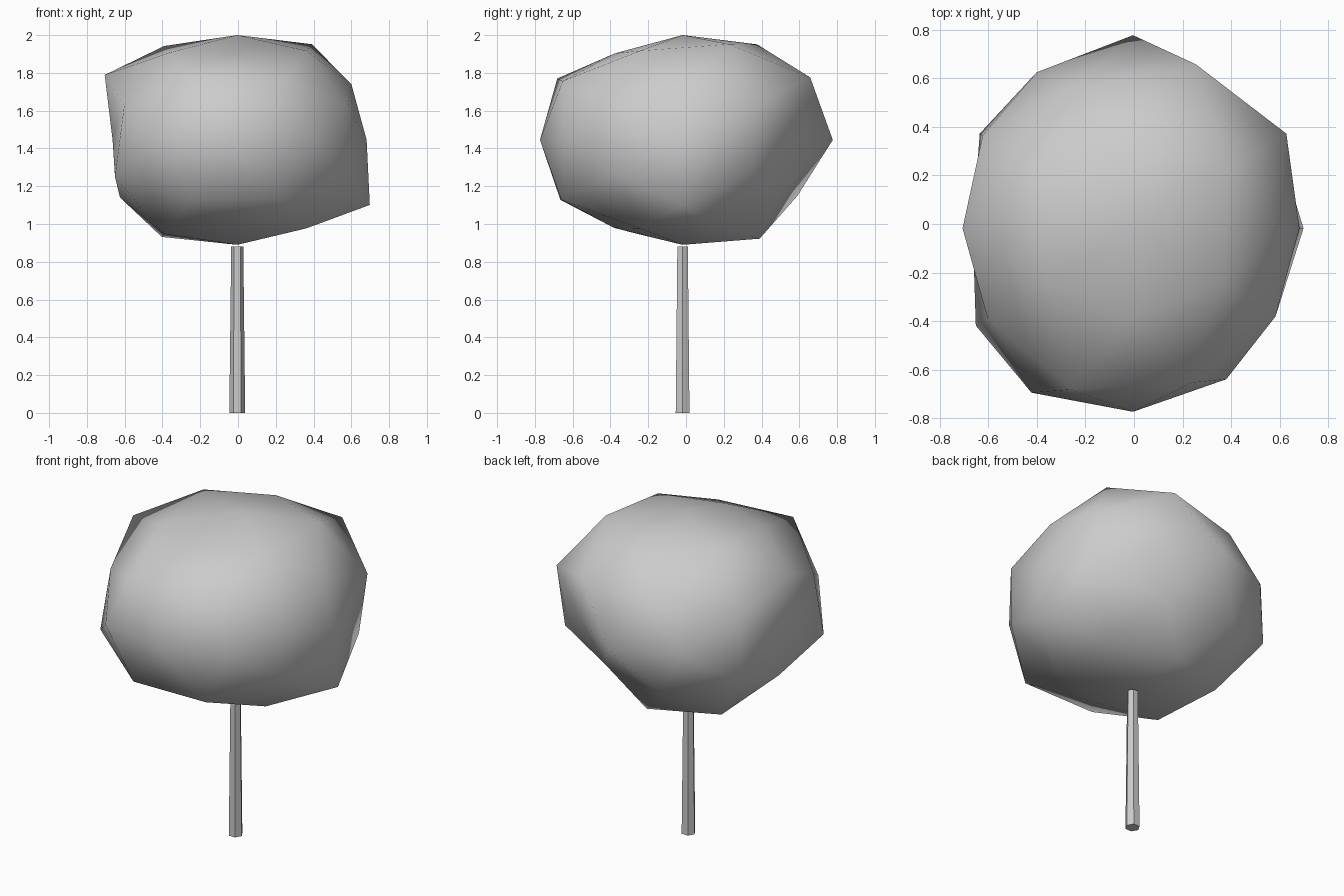
import bpy, bmesh
from itertools import product
from math import pi
from mathutils import Vector, Matrix

if "Cube" in bpy.data.objects:
    bpy.data.objects.remove(bpy.data.objects["Cube"])

CX, CY = -0.004, -0.018

# each direction of a once-subdivided icosahedron, with the bumpy radius for every sign combination
FAMILIES = [
    ((.809, .5, .309), (.78, .73, .725, .725, .765, .78, .74, .80)),
    ((.5, .309, .809), (.79, .72, .735, .73, .775, .80, .72, .775)),
    ((.309, .809, .5), (.835, .65, .785, .795, .72, .75, .82, .80)),
    ((.851, 0, .526), (.71, .825, .825, .73)),
    ((.526, .851, 0), (.66, .73, .755, .795)),
    ((0, .526, .851), (.75, .775, .68, .69)),
    ((1, 0, 0), (.685, .66)),
    ((0, 1, 0), (.795, .755)),
    ((0, 0, 1), (.70, .70)),
]


def finish(bm, name, smooth):
    bmesh.ops.recalc_face_normals(bm, faces=bm.faces)
    for f in bm.faces:
        f.smooth = smooth
    mesh = bpy.data.meshes.new(name)
    bm.to_mesh(mesh)
    bm.free()
    obj = bpy.data.objects.new(name, mesh)
    bpy.context.collection.objects.link(obj)
    return obj


# crown: icosphere skinned on the unit sphere, then pushed in and out
bm = bmesh.new()
radii = {}
for base, values in FAMILIES:
    signs = product(*[(1, -1) if c else (1,) for c in base])
    for s, r in zip(signs, values):
        v = bm.verts.new(Vector([a * b for a, b in zip(base, s)]).normalized())
        radii[v] = r
bmesh.ops.convex_hull(bm, input=bm.verts[:])
for v, r in radii.items():
    v.co *= r
    v.co.z *= 0.793
bmesh.ops.translate(bm, verts=bm.verts, vec=(CX, CY, 1.445))
finish(bm, "crown", True)

# trunk: slim tapered hexagonal post
bm = bmesh.new()
bmesh.ops.create_cone(bm, cap_ends=True, segments=6, radius1=0.042, radius2=0.032, depth=0.88,
                      matrix=Matrix.Translation((CX, CY, 0.44)) @ Matrix.Rotation(pi / 2, 4, 'Z'))
finish(bm, "trunk", False)
